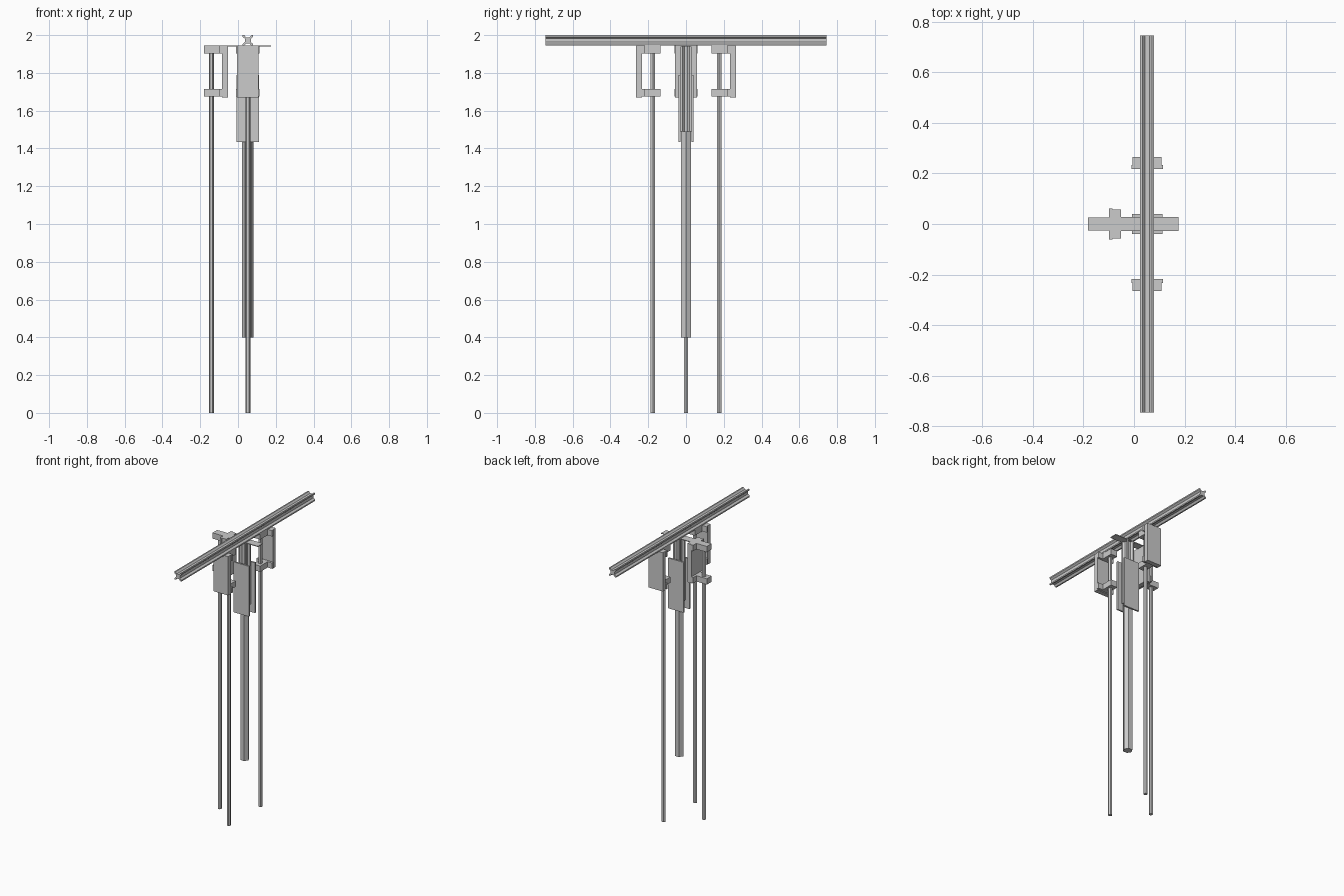
import bpy, math
from mathutils import Matrix, Vector

if "Cube" in bpy.data.objects:
    bpy.data.objects.remove(bpy.data.objects["Cube"])

CX = 0.052  # x of the rail, column and side legs


def make(name, verts, faces, mat):
    me = bpy.data.meshes.new(name)
    me.from_pydata([mat @ Vector(v) for v in verts], [], faces)
    ob = bpy.data.objects.new(name, me)
    bpy.context.collection.objects.link(ob)
    return ob


def prism(name, profile, lo, hi, mat=Matrix()):
    """Extrude a closed xy profile along z."""
    n = len(profile)
    verts = [(x, y, z) for z in (lo, hi) for x, y in profile]
    faces = [(i, (i + 1) % n, n + (i + 1) % n, n + i) for i in range(n)]
    faces += [tuple(reversed(range(n))), tuple(range(n, 2 * n))]
    return make(name, verts, faces, mat)


def box(name, x, y, z, mat=Matrix()):
    return prism(name, [(x[0], y[0]), (x[1], y[0]), (x[1], y[1]), (x[0], y[1])], z[0], z[1], mat)


def hexagon(r):
    return [(r * math.cos(i * math.pi / 3), r * math.sin(i * math.pi / 3)) for i in range(6)]


# Slotted square bar profile: one side with its groove, turned four times
h = 0.028
side = [(h, -h), (h, -0.019), (h - 0.012, -0.009), (h - 0.012, 0.009), (h, 0.019)]
slotted = []
for k in range(4):
    c, s = round(math.cos(k * math.pi / 2)), round(math.sin(k * math.pi / 2))
    slotted += [(c * x - s * y, s * x + c * y) for x, y in side]

at_column = Matrix.Translation((CX, 0, 0))

# Top rail along y and the short slotted post below it
prism("top_rail", slotted, -0.745, 0.745,
      Matrix.Translation((CX, 0, 1.972)) @ Matrix.Rotation(math.pi / 2, 4, 'X'))
prism("upper_post", slotted, 1.49, 1.94, at_column)
prism("lower_column", hexagon(0.031), 0.4, 1.49, at_column)

# Thin joining strip under the rail
box("rail_strip", (CX - 0.125, CX + 0.123), (-0.027, 0.027), (1.939, 1.944))

# Splice plates on both sides of the column joint
for s, label in ((-1, "front"), (1, "back")):
    box(label + "_splice_plate", (CX - 0.06, CX + 0.06),
        tuple(sorted((s * 0.028, s * 0.039))), (1.435, 1.79))


# Leg with two T-shaped clamps and a mounting block; local +x points to the block
def leg(label, x, y, angle):
    m = Matrix.Translation((x, y, 0)) @ Matrix.Rotation(angle, 4, 'Z')
    prism(label + "_leg", hexagon(0.0135), 0, 1.93,
          Matrix.Translation((x, y, 0)))
    tee = [(-0.04, -0.026), (0.042, -0.026), (0.042, -0.062), (0.057, -0.062),
           (0.057, 0.062), (0.042, 0.062), (0.042, 0.026), (-0.04, 0.026)]
    for z, part in ((1.903, "_upper_clamp"), (1.675, "_lower_clamp")):
        prism(label + part, tee, z, z + 0.041, m)
    box(label + "_block", (0.057, 0.089), (-0.057, 0.057), (1.67, 1.944), m)


leg("left", -0.141, 0, 0)
leg("front", CX, -0.176, -math.pi / 2)
leg("back", CX, 0.176, math.pi / 2)
